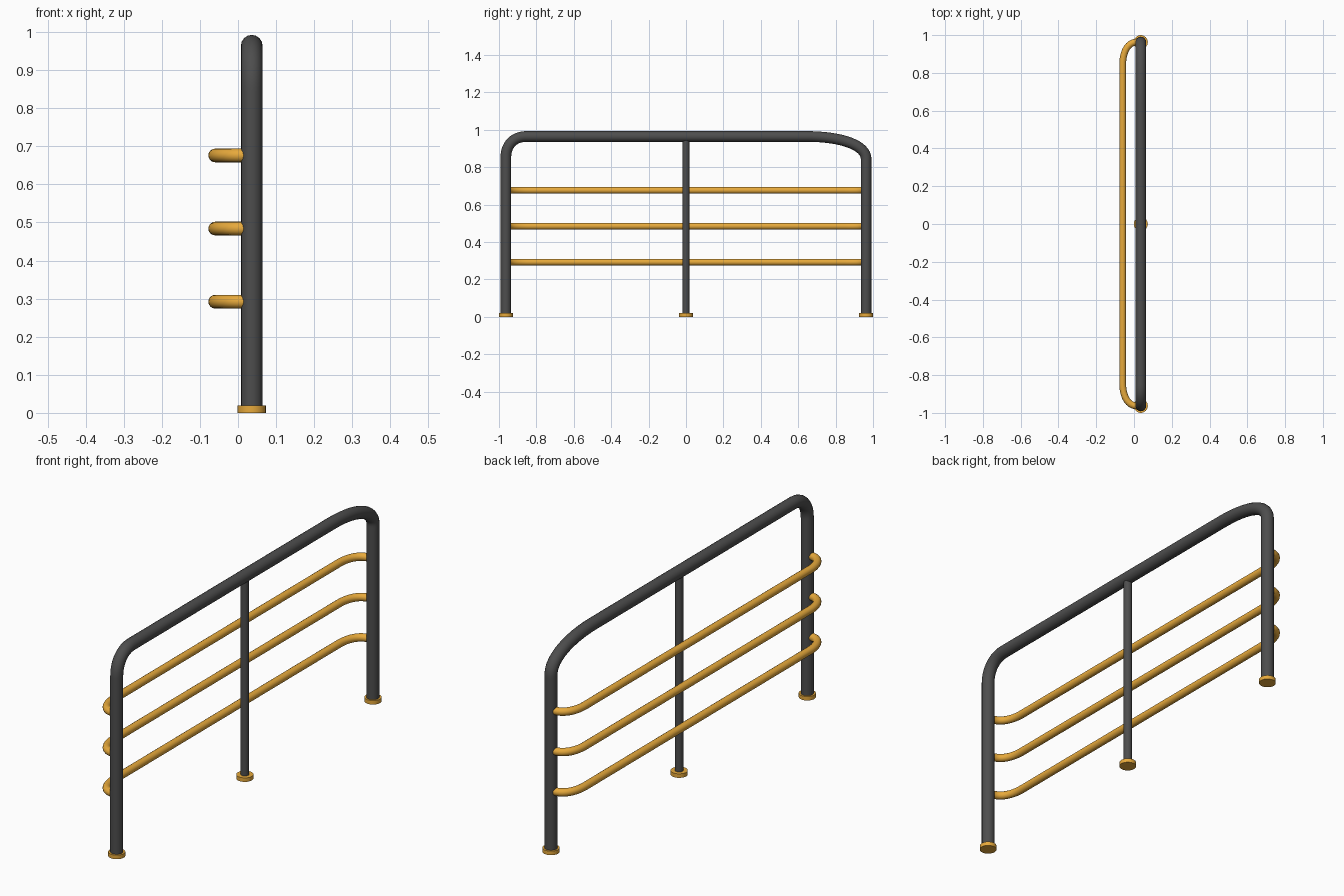
import bpy
from mathutils import Vector

if "Cube" in bpy.data.objects:
    bpy.data.objects.remove(bpy.data.objects["Cube"])

X = 0.036        # frame plane
Y = 0.963        # outer leg position
TOP = 0.964      # top rail centre height


def material(name, rgb):
    m = bpy.data.materials.new(name)
    m.diffuse_color = (*rgb, 1)
    m.use_nodes = True
    m.node_tree.nodes["Principled BSDF"].inputs["Base Color"].default_value = m.diffuse_color
    return m


dark = material("dark_grey", (0.075, 0.075, 0.075))
yellow = material("yellow", (0.80, 0.40, 0.045))


def finish(ob, mat):
    ob.data.materials.append(mat)
    bpy.ops.object.select_all(action='DESELECT')
    ob.select_set(True)
    bpy.context.view_layer.objects.active = ob
    bpy.ops.object.shade_smooth_by_angle()


def tube(name, points, radius, mat):
    """Bent round tube; points are (position, left handle, right handle)."""
    cu = bpy.data.curves.new(name, 'CURVE')
    cu.dimensions = '3D'
    cu.bevel_depth = radius
    cu.bevel_resolution = 6
    cu.resolution_u = 16
    cu.use_fill_caps = True
    sp = cu.splines.new('BEZIER')
    sp.bezier_points.add(len(points) - 1)
    for bp, (co, left, right) in zip(sp.bezier_points, points):
        bp.handle_left_type = bp.handle_right_type = 'FREE'
        bp.co, bp.handle_left, bp.handle_right = co, left, right
    ob = bpy.data.objects.new(name, cu)
    bpy.context.collection.objects.link(ob)
    bpy.ops.object.select_all(action='DESELECT')
    ob.select_set(True)
    bpy.context.view_layer.objects.active = ob
    bpy.ops.object.convert(target='MESH')
    finish(bpy.context.object, mat)


def bent_path(start, c1, c2, end, bend1, bend2):
    """Start-c1-c2-end with rounded corners; bend = (before, after) lengths."""
    p = [Vector(v) for v in (start, c1, c2, end)]
    k = 0.6
    pts = [p[0]]
    handles = [(p[0], p[0].lerp(p[1], 0.3))]
    for i, (before, after) in ((1, bend1), (2, bend2)):
        c = p[i]
        d_in = (p[i - 1] - c).normalized()
        d_out = (p[i + 1] - c).normalized()
        a, b = c + d_in * before, c + d_out * after
        pts += [a, b]
        handles += [(a + d_in * 0.02, a.lerp(c, k)), (b.lerp(c, k), b + d_out * 0.02)]
    pts.append(p[3])
    handles.append((p[3].lerp(p[2], 0.3), p[3]))
    return [(q, l, r) for q, (l, r) in zip(pts, handles)]


def cylinder(name, y, z0, z1, radius, mat):
    bpy.ops.mesh.primitive_cylinder_add(vertices=32, radius=radius, depth=z1 - z0,
                                        location=(X, y, (z0 + z1) / 2))
    ob = bpy.context.object
    ob.name = name
    finish(ob, mat)


# Main hoop: two legs and top rail, with a longer bend at the +y end
tube("outer_frame",
     bent_path((X, -Y, 0.01), (X, -Y, TOP), (X, Y, TOP), (X, Y, 0.01),
               (0.11, 0.11), (0.32, 0.12)),
     0.0285, dark)

# Middle post
cylinder("middle_post", 0, 0.01, TOP, 0.018, dark)

# Three offset rails, bent back into the legs
for i, z in enumerate((0.292, 0.484, 0.676)):
    tube(f"side_rail_{i + 1}",
         bent_path((X, -Y, z), (-0.06, -Y, z), (-0.06, Y, z), (X, Y, z),
                   (0.075, 0.12), (0.12, 0.075)),
         0.018, yellow)

# Foot discs
for label, y in (("front", -Y), ("middle", 0), ("back", Y)):
    cylinder(f"{label}_foot", y, 0, 0.019, 0.037, yellow)
